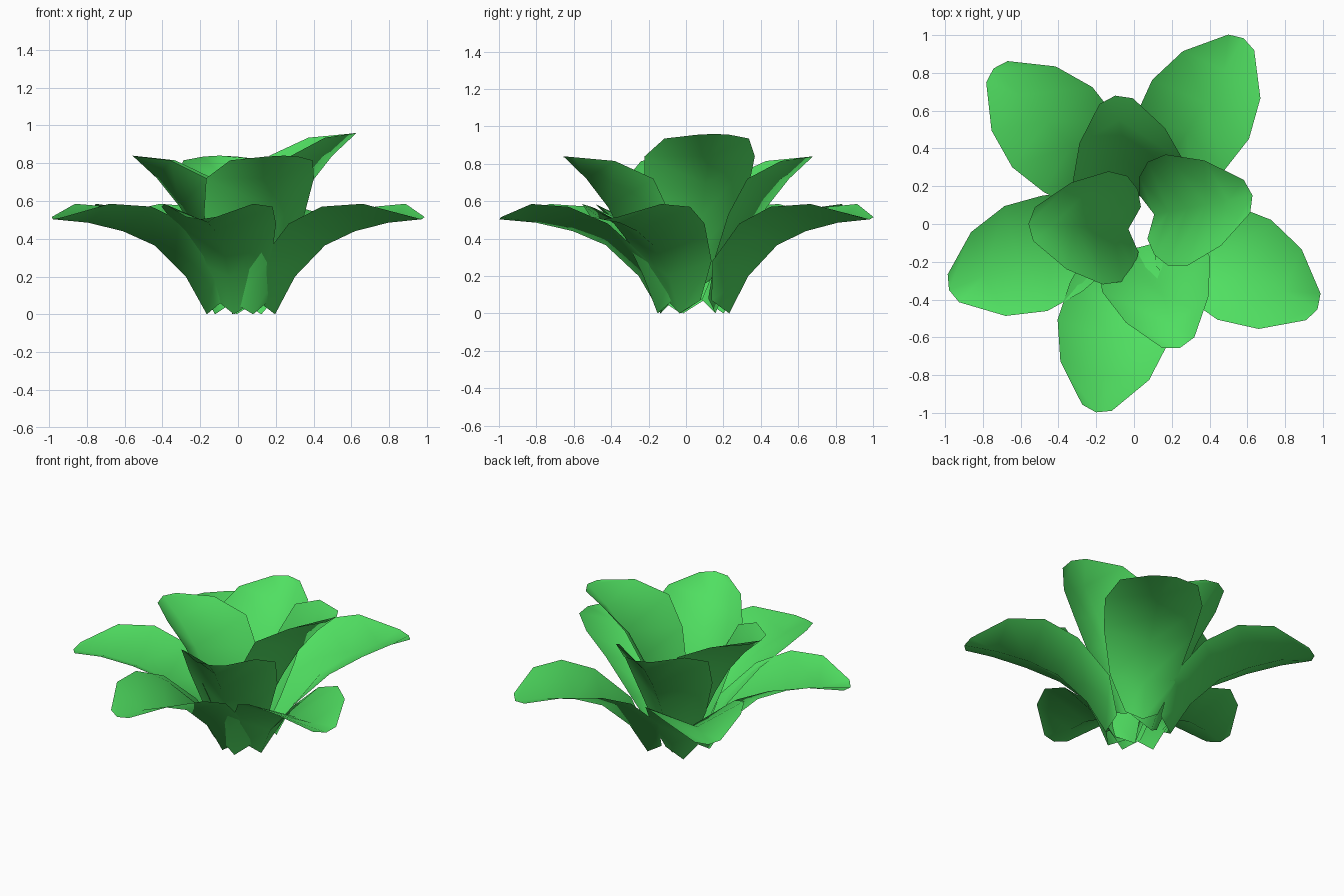
import bpy, math

if "Cube" in bpy.data.objects:
    bpy.data.objects.remove(bpy.data.objects["Cube"])

green = bpy.data.materials.new("leaf_green")
green.diffuse_color = (0.08, 0.74, 0.12, 1)
green.use_nodes = True
green.node_tree.nodes["Principled BSDF"].inputs["Base Color"].default_value = green.diffuse_color

# Leaf stations from base to tip:
# (midrib reach, midrib height, half width, edge reach, edge height)
OUTER = [(.20, .00, .10, .15, .07), (.32, .20, .205, .22, .28),
         (.50, .365, .275, .43, .48), (.68, .44, .30, .64, .57),
         (.88, .485, .24, .855, .585), (1.08, .503, .08, 1.055, .515)]
INNER = [(.16, .00, .12, .10, .08), (.24, .20, .21, .12, .30),
         (.34, .40, .28, .18, .53), (.44, .57, .30, .28, .72),
         (.56, .72, .23, .475, .815), (.69, .84, .09, .66, .835)]
# (fraction of half width, fraction of edge lift) across the folded blade
ACROSS = [(-1, 1), (0, 0), (1, 1)]


def leaf(name, stations, angle, origin):
    a = math.radians(angle)
    ca, sa = math.cos(a), math.sin(a)
    ox, oy, oz = origin
    verts, faces = [], []
    for r, z, hw, er, ez in stations:
        for w, k in ACROSS:
            along, side = r + (er - r) * k, hw * w
            verts.append((ox + along * ca - side * sa,
                          oy + along * sa + side * ca,
                          oz + z + (ez - z) * k))
    n = len(ACROSS)
    for i in range(len(stations) - 1):
        for j in range(n - 1):
            p = i * n + j
            faces.append((p, p + n, p + n + 1, p + 1))
    me = bpy.data.meshes.new(name)
    me.from_pydata(verts, [], faces)
    me.materials.append(green)
    me.shade_smooth()
    ob = bpy.data.objects.new(name, me)
    bpy.context.collection.objects.link(ob)


# Spreading outer leaves
for i, ang in enumerate((58.7, 135, 202.3, 258.2, 331.8)):
    leaf(f"outer_leaf_{i + 1}", OUTER, ang, (.02, .06, 0))

# Upright inner leaves, the last one set higher
for i, (ang, org) in enumerate([(-72, (.03, 0, 0)), (100, (.02, 0, 0)),
                                (177, (.13, -.035, 0)), (11, (-.05, .02, .12))]):
    leaf(f"inner_leaf_{i + 1}", INNER, ang, org)
